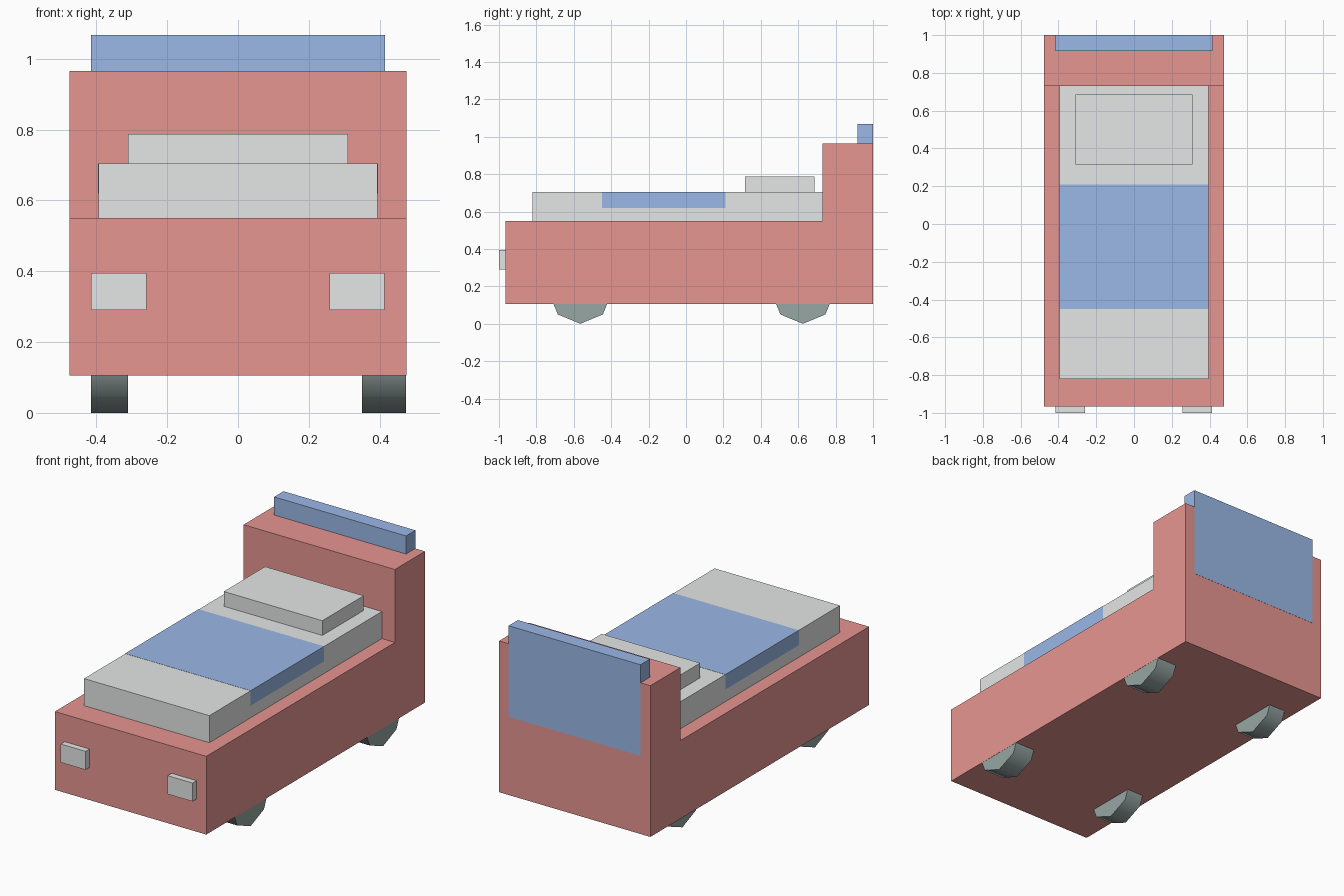
import bpy, bmesh, math

if "Cube" in bpy.data.objects:
    bpy.data.objects.remove(bpy.data.objects["Cube"])


def material(name, rgb):
    m = bpy.data.materials.new(name)
    m.diffuse_color = (*rgb, 1.0)
    m.use_nodes = True
    m.node_tree.nodes["Principled BSDF"].inputs["Base Color"].default_value = m.diffuse_color
    return m


RED = material("red paint", (0.83, 0.315, 0.295))
WHITE = material("pale grey", (0.79, 0.81, 0.80))
BLUE = material("blue", (0.355, 0.52, 0.87))
TYRE = material("tyre grey", (0.31, 0.385, 0.37))


def finish(name, bm, mat):
    bmesh.ops.recalc_face_normals(bm, faces=bm.faces[:])
    mesh = bpy.data.meshes.new(name)
    bm.to_mesh(mesh)
    bm.free()
    mesh.materials.append(mat)
    ob = bpy.data.objects.new(name, mesh)
    bpy.context.collection.objects.link(ob)
    return ob


def box(name, xs, ys, zs, mat):
    """Box from its x, y and z ranges."""
    bm = bmesh.new()
    bmesh.ops.create_cube(bm, size=1)
    for v in bm.verts:
        v.co = [(a + b) / 2 + c * (b - a) for (a, b), c in zip((xs, ys, zs), v.co)]
    return finish(name, bm, mat)


def extrude_x(name, outline, x0, x1, mat):
    """Solid from a y-z outline, pulled along x."""
    bm = bmesh.new()
    face = bm.faces.new([bm.verts.new((x0, y, z)) for y, z in outline])
    out = bmesh.ops.extrude_face_region(bm, geom=[face])["geom"]
    moved = [g for g in out if isinstance(g, bmesh.types.BMVert)]
    bmesh.ops.translate(bm, verts=moved, vec=(x1 - x0, 0, 0))
    # Make sure both ends are closed
    bmesh.ops.holes_fill(bm, edges=[e for e in bm.edges if e.is_boundary])
    return finish(name, bm, mat)


# Bed frame and headboard as one L-shaped side profile
extrude_x("bed_frame", [(-0.965, 0.105), (1.0, 0.105), (1.0, 0.965), (0.73, 0.965),
                        (0.73, 0.55), (-0.965, 0.55)], -0.476, 0.476, RED)

# Bedding: the blanket wraps the middle of the mattress, just proud of it
E = 0.001
box("mattress", (-0.394, 0.394), (-0.82, 0.73), (0.55, 0.704), WHITE)
box("blanket", (-0.394 - E, 0.394 + E), (-0.45, 0.21), (0.62, 0.704 + E), BLUE)
box("pillow", (-0.31, 0.31), (0.315, 0.686), (0.704, 0.788), WHITE)

# Roof bar, let into the back of the headboard
box("roof_bar", (-0.415, 0.415), (0.917, 1.0 + E), (0.55, 1.068), BLUE)

# Headlights
for side, xs in (("left", (-0.415, -0.259)), ("right", (0.258, 0.414))):
    box("headlight_" + side, xs, (-1.0, -0.96), (0.29, 0.395), WHITE)

# Eight-sided wheels, mostly hidden in the frame, with a smooth tread
R = 0.17
for end, y in (("front", -0.565), ("rear", 0.625)):
    ring = [(y + R * math.sin(i * math.pi / 4), R - R * math.cos(i * math.pi / 4))
            for i in range(8)]
    for side, x0, x1 in (("left", -0.415, -0.31), ("right", 0.35, 0.475)):
        wheel = extrude_x(f"wheel_{end}_{side}", ring, x0, x1, TYRE)
        bpy.ops.object.select_all(action='DESELECT')
        wheel.select_set(True)
        bpy.context.view_layer.objects.active = wheel
        bpy.ops.object.shade_smooth_by_angle(angle=math.radians(60))
